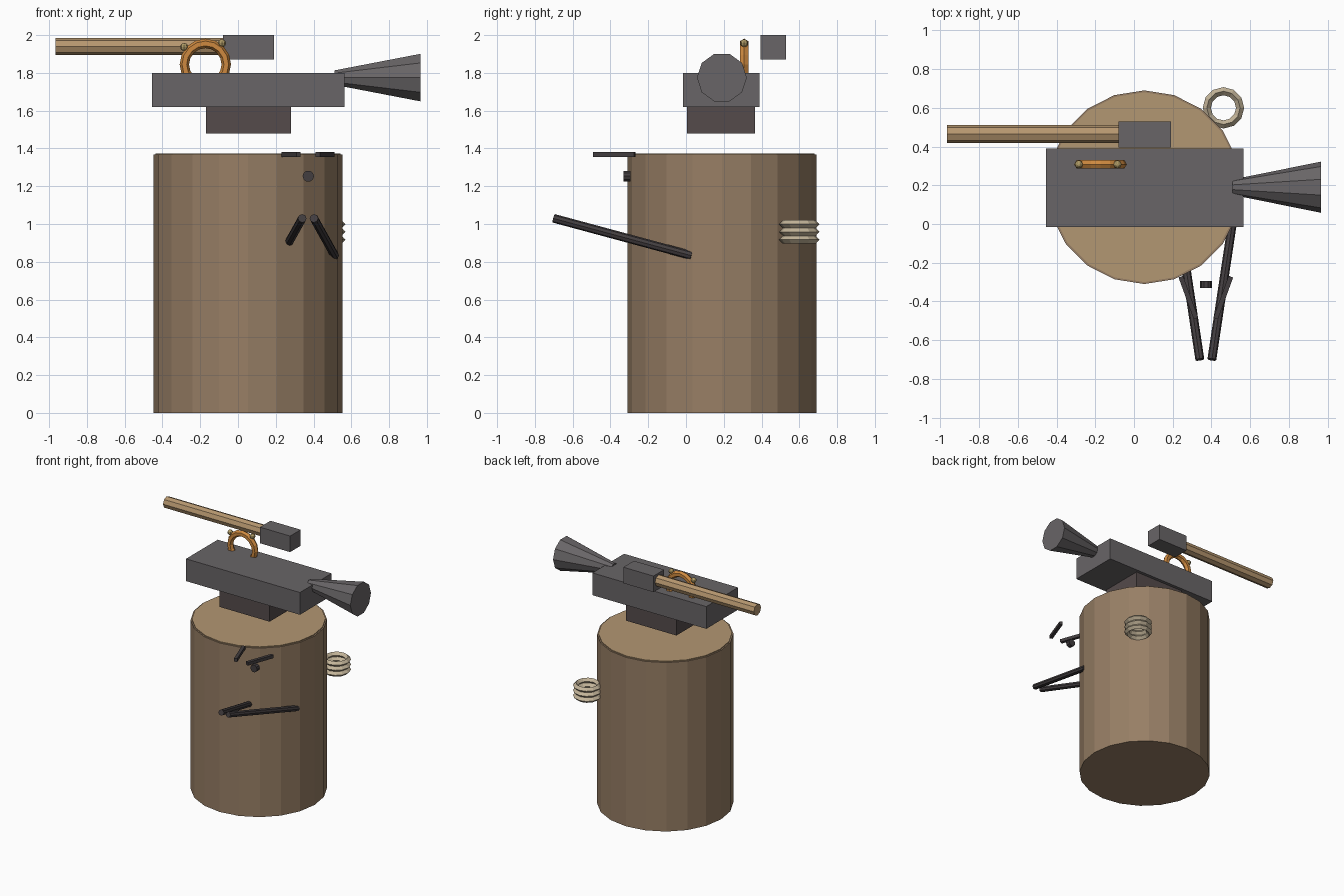
import bpy, math
from mathutils import Vector

if "Cube" in bpy.data.objects:
    bpy.data.objects.remove(bpy.data.objects["Cube"])


def mat(name, r, g, b):
    m = bpy.data.materials.new(name)
    m.diffuse_color = (r, g, b, 1)
    m.use_nodes = True
    m.node_tree.nodes["Principled BSDF"].inputs["Base Color"].default_value = m.diffuse_color
    return m


BARK = mat("bark", 0.31, 0.21, 0.13)
WOOD = mat("cut_wood", 0.45, 0.31, 0.17)
HANDLE = mat("handle_wood", 0.47, 0.31, 0.16)
IRON = mat("iron", 0.14, 0.13, 0.135)
DARK = mat("dark_iron", 0.055, 0.047, 0.05)
FOOT = mat("foot_iron", 0.09, 0.07, 0.07)
COPPER = mat("copper", 0.61, 0.25, 0.05)
BRASS = mat("brass", 0.42, 0.32, 0.13)
ROPE = mat("rope", 0.55, 0.46, 0.32)


def finish(name, material):
    ob = bpy.context.object
    ob.name = name
    ob.data.materials.append(material)
    return ob


def box(name, material, lo, hi):
    lo, hi = Vector(lo), Vector(hi)
    bpy.ops.mesh.primitive_cube_add(size=1, location=(lo + hi) / 2)
    ob = finish(name, material)
    ob.scale = hi - lo
    return ob


def rod(name, material, a, b, r1, r2, sides):
    """Straight or tapered rod from a to b."""
    a, b = Vector(a), Vector(b)
    d = b - a
    polar = math.atan2(math.hypot(d.x, d.y), d.z)
    bpy.ops.mesh.primitive_cone_add(vertices=sides, radius1=r1, radius2=r2,
                                    depth=d.length, location=(a + b) / 2,
                                    rotation=(0, polar, math.atan2(d.y, d.x)))
    return finish(name, material)


def ring(name, material, loc, major, minor, n_major, n_minor, rot=(0, 0, 0)):
    bpy.ops.mesh.primitive_torus_add(location=loc, rotation=rot,
                                     major_radius=major, minor_radius=minor,
                                     major_segments=n_major, minor_segments=n_minor)
    return finish(name, material)


# Stump with a paler cut face
rod("stump", BARK, (0.053, 0.19, 0), (0.053, 0.19, 1.367), 0.5, 0.5, 20)
rod("stump_top", WOOD, (0.053, 0.19, 1.35), (0.053, 0.19, 1.374), 0.49, 0.49, 20)

# Anvil
box("anvil_foot", FOOT, (-0.17, 0.005, 1.48), (0.28, 0.365, 1.62))
box("anvil_body", IRON, (-0.455, -0.015, 1.62), (0.565, 0.39, 1.80))
rod("anvil_horn", IRON, (0.51, 0.19, 1.775), (0.965, 0.19, 1.775), 0.04, 0.132, 10)

# Hammer
rod("hammer_handle", HANDLE, (-0.965, 0.465, 1.94), (-0.06, 0.465, 1.94), 0.046, 0.046, 8)
box("hammer_head", IRON, (-0.08, 0.395, 1.87), (0.19, 0.53, 2.0))

# Ring half sunk in the anvil, with two studs
ring("copper_ring", COPPER, (-0.173, 0.308, 1.845), 0.111, 0.025, 16, 6,
     (math.pi / 2, 0, 0))
for i, (x, z) in enumerate([(-0.285, 1.937), (-0.085, 1.957)]):
    bpy.ops.mesh.primitive_uv_sphere_add(segments=8, ring_count=6, radius=0.021,
                                         location=(x, 0.308, z))
    finish(f"ring_stud_{i + 1}", BRASS)

# Rope coil
for i in range(3):
    ring(f"rope_loop_{i + 1}", ROPE, (0.462, 0.6, 0.917 + 0.041 * i), 0.086, 0.021, 12, 4)

# Tongs: handles, jaws and pivot
for side, s in (("left", -1), ("right", 1)):
    cx = 0.371
    rod(f"tongs_handle_{side}", DARK, (cx + s * 0.031, -0.7, 1.03),
        (cx + s * 0.141, 0.03, 0.833), 0.023, 0.023, 8)
    jaw = box(f"tongs_jaw_{side}", DARK, (cx + s * 0.09 - 0.0125, -0.495, 1.355),
              (cx + s * 0.09 + 0.0125, -0.265, 1.381))
    jaw.rotation_euler.z = -s * math.radians(20)
rod("tongs_pivot", DARK, (0.372, -0.33, 1.253), (0.372, -0.294, 1.253), 0.03, 0.03, 10)
